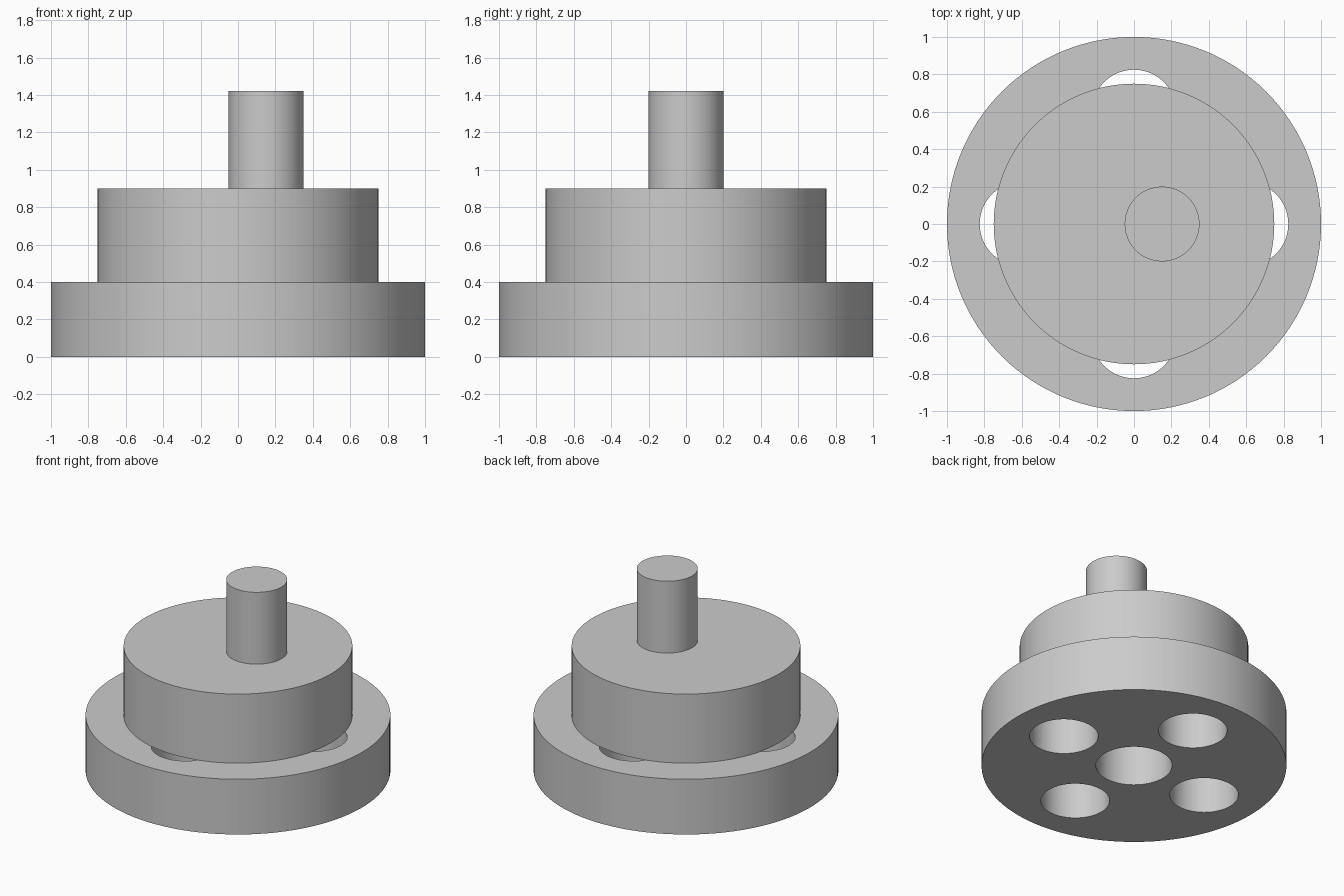
import bpy
import bmesh
import math
from mathutils import Matrix

cube = bpy.data.objects.get("Cube")
if cube:
    bpy.data.objects.remove(cube, do_unlink=True)

grey = bpy.data.materials.new("plain grey")
grey.use_nodes = True
COLOUR = (0.6, 0.6, 0.6, 1)
grey.diffuse_color = COLOUR
grey.node_tree.nodes["Principled BSDF"].inputs["Base Color"].default_value = COLOUR


def cylinders(name, items, bottom, top, segments=96):
    """One object of upright cylinders, each given as (x, y, radius)."""
    bm = bmesh.new()
    for x, y, radius in items:
        bmesh.ops.create_cone(
            bm, cap_ends=True, segments=segments, radius1=radius, radius2=radius,
            depth=top - bottom, matrix=Matrix.Translation((x, y, (top + bottom) / 2)))
    mesh = bpy.data.meshes.new(name)
    bm.to_mesh(mesh)
    bm.free()
    mesh.materials.append(grey)
    obj = bpy.data.objects.new(name, mesh)
    bpy.context.collection.objects.link(obj)
    return obj


def select_only(obj):
    bpy.ops.object.select_all(action="DESELECT")
    obj.select_set(True)
    bpy.context.view_layer.objects.active = obj


# Stacked round parts: wide flange, hub disc and off-centre crank pin
flange = cylinders("flange", [(0, 0, 1)], 0, 0.4, 128)
hub = cylinders("hub_disc", [(0, 0, 0.75)], 0.4, 0.9, 128)
pin = cylinders("crank_pin", [(0.15, 0, 0.2)], 0.9, 1.42, 64)

# Central bore and four holes around it, cut through the flange
holes = [(0, 0, 0.25)]
for i in range(4):
    angle = i * math.pi / 2
    holes.append((0.6 * math.cos(angle), 0.6 * math.sin(angle), 0.225))
cutter = cylinders("hole_cutter", holes, -0.1, 0.5, 64)
cutter.hide_render = True

cut = flange.modifiers.new("holes", "BOOLEAN")
cut.operation = "DIFFERENCE"
cut.solver = "EXACT"
cut.object = cutter
select_only(flange)
bpy.ops.object.modifier_apply(modifier=cut.name)
bpy.data.objects.remove(cutter, do_unlink=True)

# Smooth round walls with crisp rims
for part in (flange, hub, pin):
    select_only(part)
    bpy.ops.object.shade_smooth_by_angle(angle=math.radians(30))
